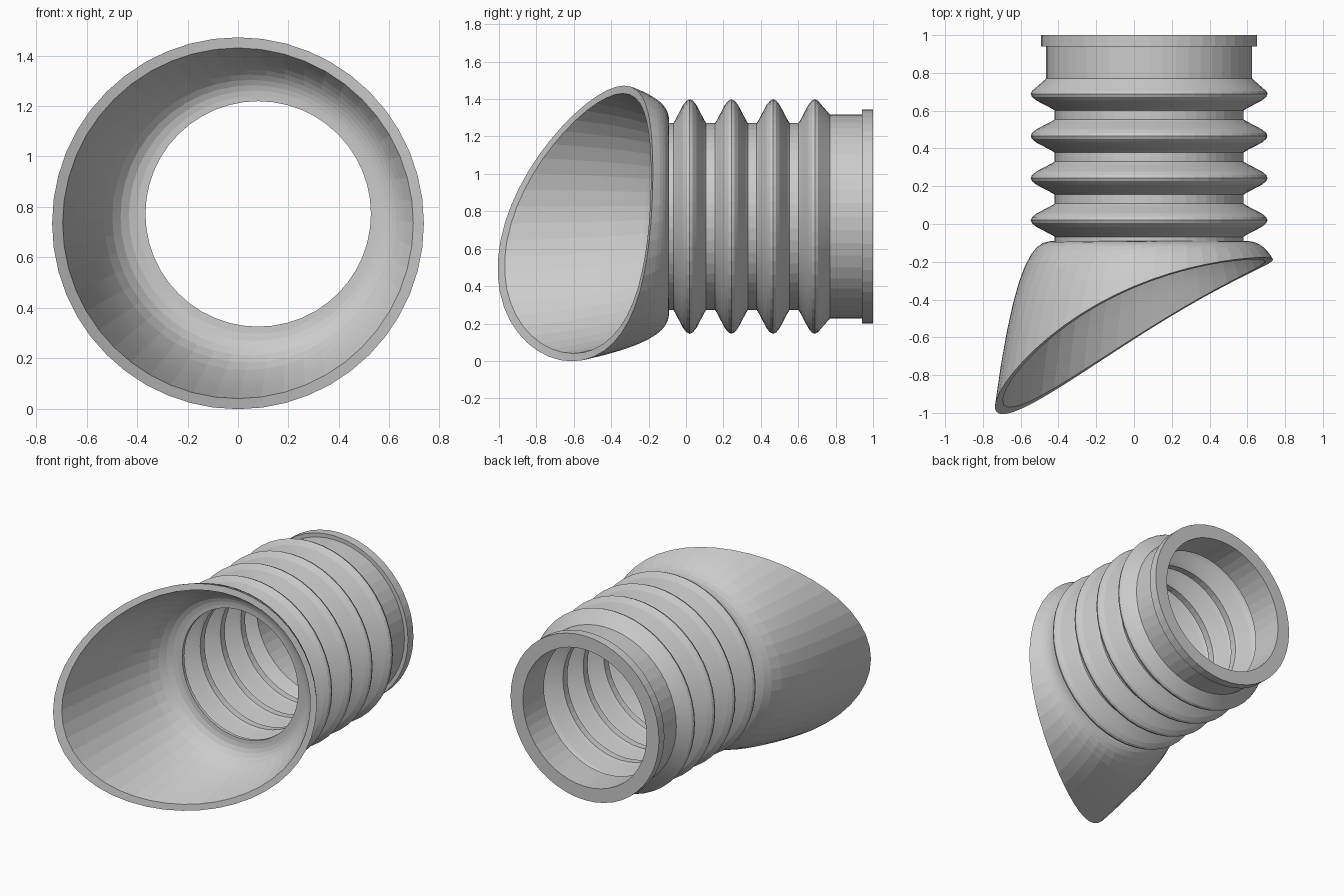
import bpy, bmesh
from math import sin, cos, tau
from mathutils import Vector

if "Cube" in bpy.data.objects:
    bpy.data.objects.remove(bpy.data.objects["Cube"])

SEGMENTS = 48
AXIS_X, AXIS_Z = 0.08, 0.772     # tube axis, running along y
RIM_Z = 0.735                    # height of the hood mouth centre
NECK_Y = -0.09
PITCH = 0.223                    # spacing of the bellows folds

gray = bpy.data.materials.new("plain gray")
gray.use_nodes = True
COLOR = (0.6, 0.6, 0.6, 1)
gray.diffuse_color = COLOR
gray.node_tree.nodes["Principled BSDF"].inputs["Base Color"].default_value = COLOR


def angles():
    return [tau * i / SEGMENTS for i in range(SEGMENTS)]


def circle(y, r):
    return [Vector((AXIS_X + r * cos(a), y, AXIS_Z + r * sin(a))) for a in angles()]


def skin(name, rings):
    """Join successive rings of points with quads."""
    bm = bmesh.new()
    loops = [[bm.verts.new(p) for p in ring] for ring in rings]
    for one, two in zip(loops, loops[1:]):
        for i in range(SEGMENTS):
            j = (i + 1) % SEGMENTS
            bm.faces.new((one[i], one[j], two[j], two[i]))
    mesh = bpy.data.meshes.new(name)
    bm.to_mesh(mesh)
    bm.free()
    mesh.materials.append(gray)
    obj = bpy.data.objects.new(name, mesh)
    bpy.context.collection.objects.link(obj)
    bpy.context.view_layer.objects.active = obj
    obj.select_set(True)
    bpy.ops.object.shade_smooth_by_angle(angle=0.1)
    obj.select_set(False)
    return obj


def rim(r):
    """Slanted, slightly bowed mouth edge."""
    ring = []
    for a in angles():
        x, dz = r * cos(a), r * sin(a)
        y = -0.47 + 0.53 * x - 0.2 * x * x + (0.19 - 0.15 * x) * dz
        ring.append(Vector((x, y, RIM_Z + dz)))
    return ring


def flare(neck, mouth, steps=10):
    """Rings that swell quickly from the neck and then run out to the mouth."""
    rings = []
    for k in range(steps + 1):
        s = k / steps
        along, out = s ** 2.7, s
        rings.append([Vector((n.x + (m.x - n.x) * out,
                              n.y + (m.y - n.y) * along,
                              n.z + (m.z - n.z) * out)) for n, m in zip(neck, mouth)])
    return rings


# Slanted hood: outer skin, rim, inner skin
outer = flare(circle(NECK_Y, 0.5), rim(0.737))
inner = flare(circle(NECK_Y, 0.447), rim(0.695))
skin("flared_hood", outer + inner[::-1])

# Bellows with four rounded folds
FOLD = [(-0.088, 0.5), (-0.078, 0.515), (-0.035, 0.597), (-0.016, 0.62), (0, 0.627),
        (0.016, 0.62), (0.035, 0.597), (0.078, 0.515), (0.088, 0.5)]
folds = [(0.02 + PITCH * k + y, r) for k in range(4) for y, r in FOLD]
outside = [(NECK_Y, 0.5)] + folds[:-2] + [(0.77, 0.545)]
inside = [(NECK_Y, 0.447)] + [(y, r - 0.053) for y, r in folds[:-2]] + [(0.77, 0.477)]

# Plain collar and end flange close the tube
collar = [(0.94, 0.545), (0.94, 0.572), (1.0, 0.572), (1.0, 0.477)]
skin("bellows_tube", [circle(y, r) for y, r in outside + collar + inside[::-1]])
